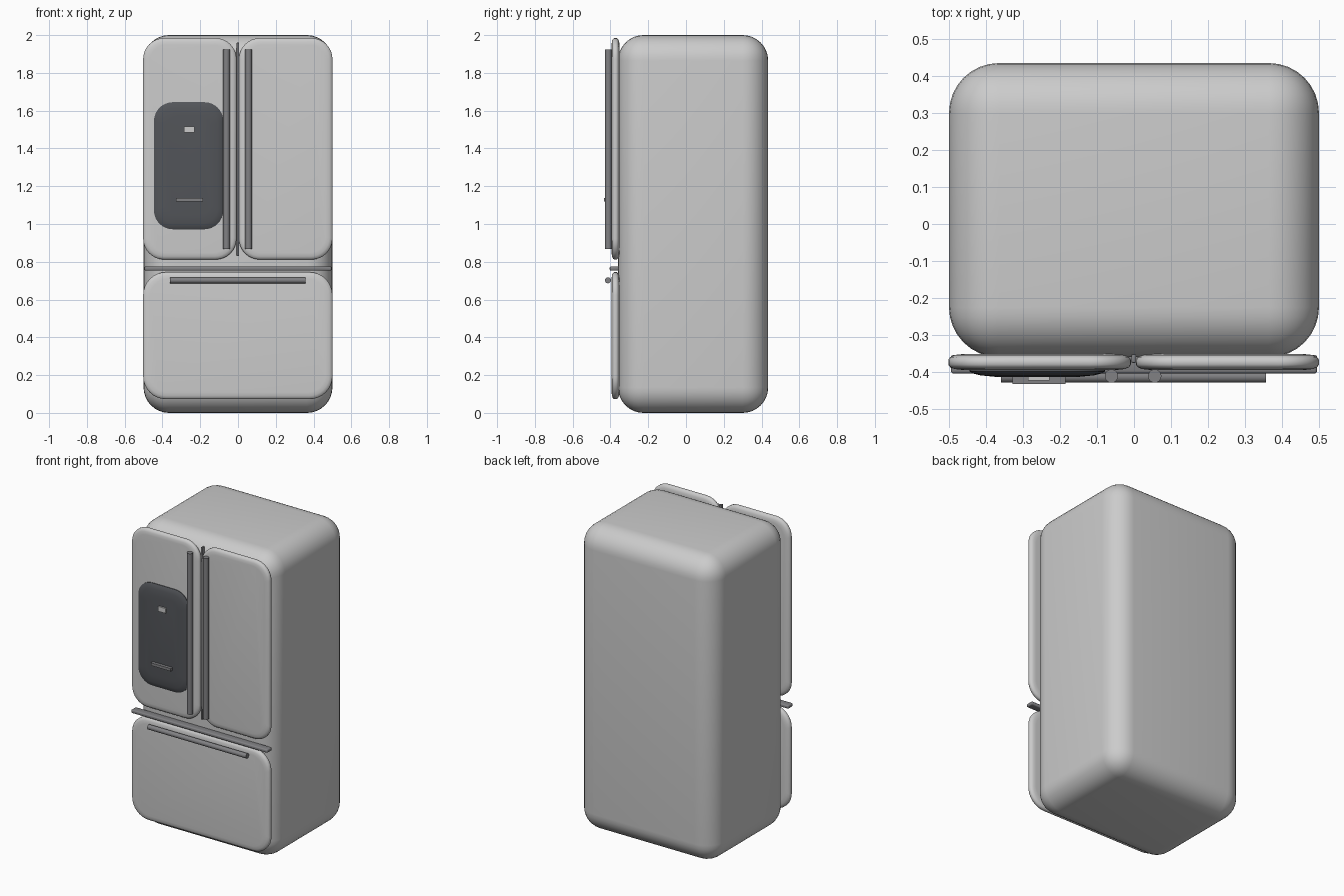
import bpy, bmesh, math
from mathutils import Vector

if "Cube" in bpy.data.objects:
    bpy.data.objects.remove(bpy.data.objects["Cube"])


def material(name, rgb):
    m = bpy.data.materials.new(name)
    m.diffuse_color = (*rgb, 1)
    m.use_nodes = True
    m.node_tree.nodes["Principled BSDF"].inputs["Base Color"].default_value = m.diffuse_color
    return m


DARK = material("dark_grey", (0.085, 0.09, 0.1))
METAL = material("handle_grey", (0.22, 0.22, 0.23))


def finish(obj, mat=None):
    if mat:
        obj.data.materials.append(mat)
    bpy.ops.object.select_all(action='DESELECT')
    obj.select_set(True)
    bpy.context.view_layer.objects.active = obj
    bpy.ops.object.shade_smooth_by_angle(angle=math.radians(40))
    return obj


def new_object(name, bm):
    bmesh.ops.recalc_face_normals(bm, faces=bm.faces)
    me = bpy.data.meshes.new(name)
    bm.to_mesh(me)
    bm.free()
    obj = bpy.data.objects.new(name, me)
    bpy.context.collection.objects.link(obj)
    return obj


def box(name, x, y, z, radius=0, segments=6, mat=None):
    """Box from (min, max) ranges, with optional rounding."""
    bm = bmesh.new()
    bmesh.ops.create_cube(bm, size=1)
    for v in bm.verts:
        v.co = Vector([(a + b) / 2 + c * (b - a) for (a, b), c in zip((x, y, z), v.co)])
    if radius:
        bmesh.ops.bevel(bm, geom=bm.edges[:], offset=radius, segments=segments,
                        profile=0.5, affect='EDGES', clamp_overlap=True)
    return finish(new_object(name, bm), mat)


def panel(name, x, z, rings, radius, mat=None):
    """Rounded rectangle lofted through (y, inset) rings."""
    bm = bmesh.new()
    loops = []
    for y, inset in rings:
        r = radius - inset * 0.6
        loop = []
        x0, x1, z0, z1 = x[0] + inset, x[1] - inset, z[0] + inset, z[1] - inset
        corners = [(x1 - r, z1 - r), (x0 + r, z1 - r), (x0 + r, z0 + r), (x1 - r, z0 + r)]
        for q, (cx, cz) in enumerate(corners):
            for i in range(9):
                a = math.pi / 2 * (q + i / 8)
                loop.append(bm.verts.new((cx + r * math.cos(a), y, cz + r * math.sin(a))))
        loops.append(loop)
    n = len(loops[0])
    for a, b in zip(loops, loops[1:]):
        for i in range(n):
            j = (i + 1) % n
            bm.faces.new((a[i], a[j], b[j], b[i]))
    bm.faces.new(loops[0])
    bm.faces.new(loops[-1])
    return finish(new_object(name, bm), mat)


def bar(name, centre, length, radius, rotation=(0, 0, 0)):
    bpy.ops.mesh.primitive_cylinder_add(vertices=20, radius=radius, depth=length,
                                        location=centre, rotation=rotation)
    obj = bpy.context.object
    obj.name = name
    return finish(obj, METAL)


# Cabinet
box("cabinet", (-0.5, 0.5), (-0.36, 0.435), (0, 2), radius=0.135, segments=8)

# Doors and drawer share a soft pill-shaped edge
edge = [(-0.352, 0.035), (-0.354, 0.017), (-0.36, 0.005), (-0.367, 0),
        (-0.38, 0), (-0.387, 0.005), (-0.392, 0.017), (-0.394, 0.035)]
panel("left_door", (-0.502, -0.008), (0.812, 1.984), edge, 0.11)
panel("right_door", (0.005, 0.5), (0.812, 1.984), edge, 0.11)
panel("freezer_drawer", (-0.502, 0.5), (0.073, 0.745), edge, 0.12)

# Seals between the panels
box("door_seal", (-0.007, 0.006), (-0.375, -0.352), (0.83, 1.96), 0.003, 2, METAL)
box("drawer_seal", (-0.495, 0.495), (-0.404, -0.354), (0.753, 0.775), 0.007, 3, METAL)

# Dispenser
panel("dispenser_panel", (-0.445, -0.078), (0.972, 1.645),
      [(-0.388, 0), (-0.398, 0), (-0.404, 0.01), (-0.409, 0.03), (-0.413, 0.07)], 0.1, DARK)
box("dispenser_display", (-0.286, -0.229), (-0.423, -0.405), (1.484, 1.516))
box("dispenser_tray", (-0.329, -0.185), (-0.433, -0.405), (1.12, 1.138), mat=METAL)

# Handles
for side, x in (("left", -0.061), ("right", 0.056)):
    bar(side + "_door_handle", (x, -0.411, 1.396), 1.056, 0.018)
bar("drawer_handle", (-0.001, -0.413, 0.702), 0.716, 0.016, (0, math.pi / 2, 0))
